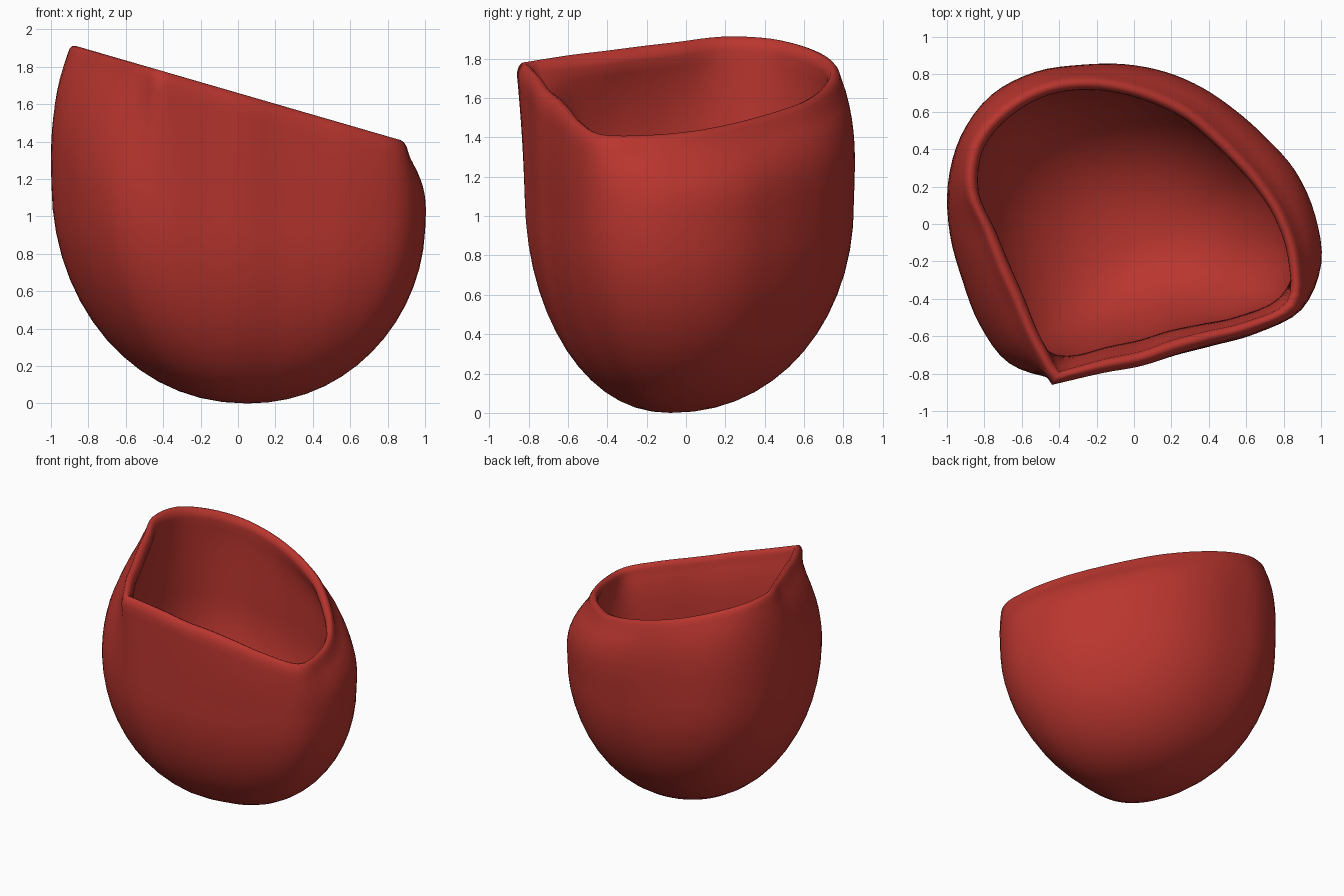
import bpy, bmesh, math

cube = bpy.data.objects.get("Cube")
if cube:
    bpy.data.objects.remove(cube, do_unlink=True)

# Outline radii around the vertical axis, one per 15 degrees from 3 degrees
BELLY = [.965, .905, .84, .81, .81, .825, .85, .89, .965, 1.025, 1.035, 1.015,
         .985, .965, .985, 1.0, .92, .80, .75, .73, .77, .87, 1.0, 1.02]
RIM = [.81, .73, .68, .665, .68, .705, .75, .815, .885, .935, .96, .91,
       .80, .76, .765, .83, .945, .795, .74, .712, .745, .845, .975, .90]
CORNER = 16
SUBDIV = 4
COUNT = len(BELLY) * SUBDIV
THICKNESS = 0.13
LIP_DROP = 0.06


def outline(radii, corner=None):
    """Closed curve through the radii, with straight sides beside the corner."""
    n = len(radii)
    points = [(r * math.cos(math.radians(3 + 15 * i)), r * math.sin(math.radians(3 + 15 * i)))
              for i, r in enumerate(radii)]

    def blend(a, b, c, d, t):
        return b + 0.5 * t * (c - a + t * (2*a - 5*b + 4*c - d + t * (3*(b - c) + d - a)))

    result = []
    for i in range(n):
        a, b, c, d = (points[(i + k) % n] for k in (-1, 0, 1, 2))
        # Mirror the ends so that the curve does not swing past the corner
        if i == corner:
            a = [2 * b[k] - c[k] for k in (0, 1)]
        if (i + 1) % n == corner:
            d = [2 * c[k] - b[k] for k in (0, 1)]
        for step in range(SUBDIV):
            result.append([blend(a[k], b[k], c[k], d[k], step / SUBDIV) for k in (0, 1)])
    return result


def soften(radii):
    """Round an outline by averaging each radius with its neighbours."""
    n = len(radii)
    return [sum(radii[(i + k) % n] for k in range(-2, 3)) / 5 for i in range(n)]


belly = outline(BELLY)
round_belly = outline(soften(BELLY))
rim = outline(RIM, CORNER)
# The widest level leans the same way as the rim, but less
belly_z = [1.05 - 0.12 * x for x, y in belly]


def shrink(x, y, inset):
    factor = 1 - inset / math.hypot(x, y)
    return x * factor, y * factor


def bowl_ring(t, inset):
    """Ring of the rounded lower half; t runs from the pole to the belly."""
    s = math.sin(t * math.pi / 2) ** 0.95
    rise = 1 - math.cos(t * math.pi / 2)
    ring = []
    for full, soft, top in zip(belly, round_belly, belly_z):
        x, y = shrink(*[b + (a - b) * t for a, b in zip(full, soft)], inset)
        ring.append((s * x + 0.05 * (1 - s), s * y - 0.08 * (1 - s),
                     inset + (top - inset) * rise))
    return ring


def wall_ring(u, inset, drop):
    """Ring of the upper wall; u runs from the belly to the slanted rim."""
    ring = []
    for low, high, base in zip(belly, rim, belly_z):
        # The wall is straighter towards the corner and rounder opposite it
        bend = 3 + math.cos(math.atan2(high[1], high[0]) - math.radians(63))
        x, y = shrink(*[a + (b - a) * u ** bend for a, b in zip(low, high)], inset)
        ring.append((x, y, base + (1.66 - 0.29 * x - drop - base) * u))
    return ring


# Outer shell, rounded lip, then inner shell, from the bottom up and back down
bowl_steps = [k / 14 for k in range(1, 15)]
wall_steps = [k / 10 for k in range(1, 11)]
rings = [bowl_ring(t, 0) for t in bowl_steps]
rings += [wall_ring(u, -0.02 * u, LIP_DROP) for u in wall_steps]
rings += [wall_ring(1, inset, drop) for inset, drop in
          ((-0.008, 0.025), (0.008, 0.006), (0.025, 0), (0.045, 0.01), (0.058, 0.04))]
rings += [wall_ring(u, THICKNESS - (THICKNESS - 0.06) * u ** 3, LIP_DROP)
          for u in reversed(wall_steps)]
rings += [bowl_ring(t, THICKNESS) for t in reversed(bowl_steps)]

bm = bmesh.new()
loops = [[bm.verts.new(p) for p in ring] for ring in rings]
for low, high in zip(loops, loops[1:]):
    for i in range(COUNT):
        j = (i + 1) % COUNT
        bm.faces.new((low[i], low[j], high[j], high[i]))
for loop, z in ((loops[0], 0), (loops[-1], THICKNESS)):
    pole = bm.verts.new((0.05, -0.08, z))
    for i in range(COUNT):
        bm.faces.new((loop[i], loop[(i + 1) % COUNT], pole))
bmesh.ops.recalc_face_normals(bm, faces=bm.faces)
mesh = bpy.data.meshes.new("cup_shell")
bm.to_mesh(mesh)
bm.free()

# Single red material
red = bpy.data.materials.new("red")
red.use_nodes = True
colour = (0.49, 0.036, 0.028, 1)
red.diffuse_color = colour
next(n for n in red.node_tree.nodes if n.type == "BSDF_PRINCIPLED").inputs["Base Color"].default_value = colour
mesh.materials.append(red)

shell = bpy.data.objects.new("cup_shell", mesh)
bpy.context.collection.objects.link(shell)
for polygon in mesh.polygons:
    polygon.use_smooth = True
